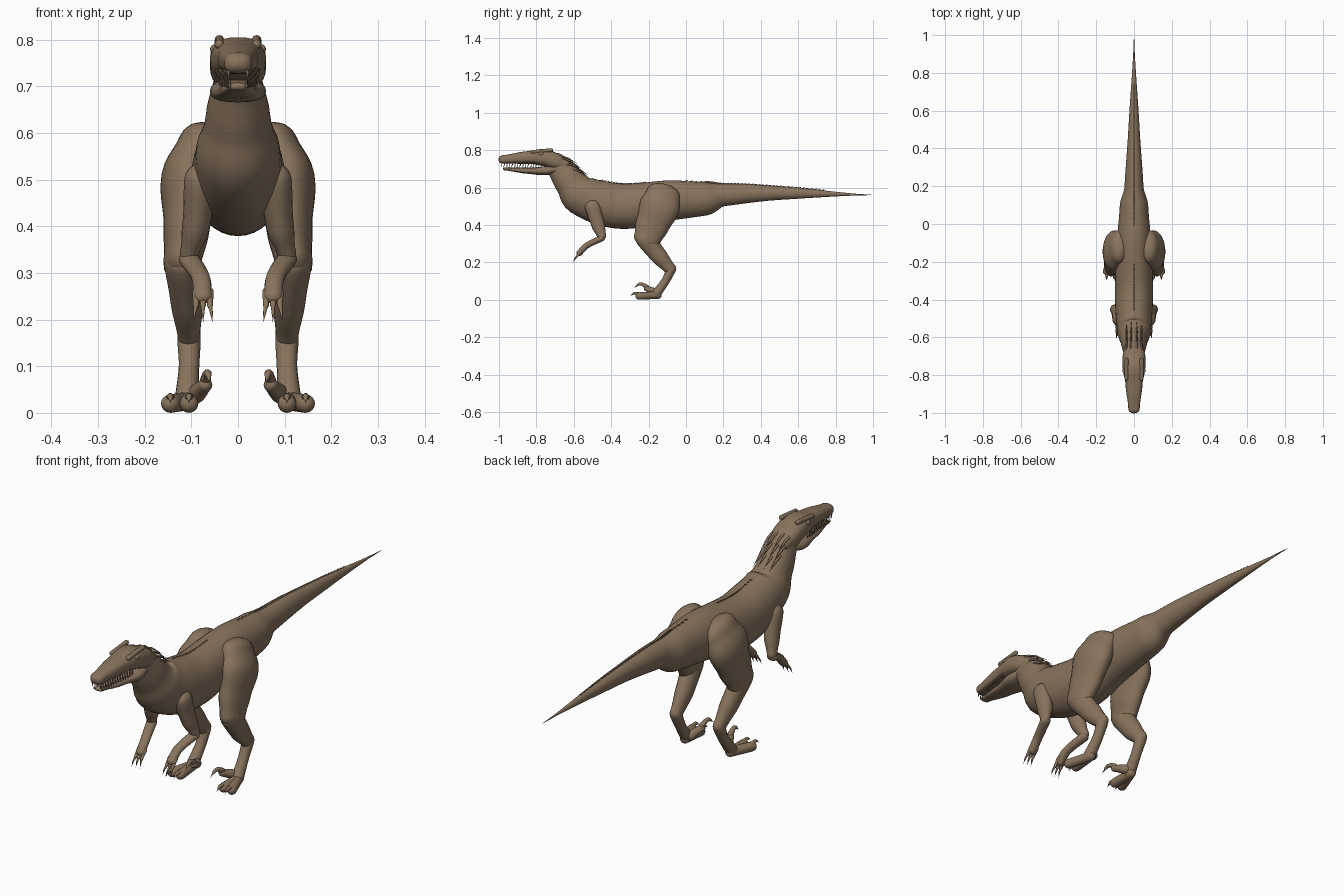
import bpy, bmesh, math
from mathutils import Vector

cube = bpy.data.objects.get("Cube")
if cube:
    bpy.data.objects.remove(cube)

hide = bpy.data.materials.new("brown_hide")
hide.use_nodes = True
hide.diffuse_color = (.25, .175, .11, 1)
shader = hide.node_tree.nodes["Principled BSDF"]
shader.inputs["Base Color"].default_value = hide.diffuse_color
shader.inputs["Roughness"].default_value = .8


def smooth_path(stations, steps):
    """Rounded curve through stations of x, y, z and radius."""
    points = [Vector(station) for station in stations]
    last = len(points) - 1
    headings = []
    for index in range(len(points)):
        before, after = points[max(index - 1, 0)], points[min(index + 1, last)]
        headings.append((after - before).normalized())
    result = []
    for index in range(last):
        start, end = points[index], points[index + 1]
        reach = (end - start).length / 3
        handle_a = start + headings[index] * reach
        handle_b = end - headings[index + 1] * reach
        for step in range(steps):
            t = step / steps
            left = start.lerp(handle_a, t)
            middle = handle_a.lerp(handle_b, t)
            right = handle_b.lerp(end, t)
            result.append(left.lerp(middle, t).lerp(middle.lerp(right, t), t))
    return result + [points[last]]


def signed_power(value, power):
    return math.copysign(abs(value) ** power, value)


def add_tube(bm, stations, depth=1, sides=16, steps=5, power=1):
    """Oval sweep with domed ends; depth is the ratio of height to width."""
    path = smooth_path(stations, steps)
    centres = [point.to_3d() for point in path]
    last = len(path) - 1
    rings = []
    for index, centre in enumerate(centres):
        before, after = centres[max(index - 1, 0)], centres[min(index + 1, last)]
        tangent = (after - before).normalized()
        across = (Vector((1, 0, 0)) - tangent * tangent.x).normalized()
        up = tangent.cross(across)
        radius = max(path[index].w, .0005)
        dome_angles = [0]
        if index == 0:
            dome_angles = [-step * math.pi / 9 for step in reversed(range(5))]
        elif index == last:
            dome_angles = [step * math.pi / 9 for step in range(5)]
        for dome in dome_angles:
            middle = centre + tangent * math.sin(dome) * radius * min(depth, 1)
            size = radius * math.cos(dome)
            ring = []
            for side in range(sides):
                angle = math.tau * side / sides
                wide = signed_power(math.cos(angle), power) * size
                tall = signed_power(math.sin(angle), power) * size * depth
                ring.append(bm.verts.new(middle + across * wide + up * tall))
            rings.append(ring)
    for ring, following in zip(rings, rings[1:]):
        for side in range(sides):
            beside = (side + 1) % sides
            bm.faces.new((ring[side], ring[beside], following[beside], following[side]))
    bm.faces.new(rings[0])
    bm.faces.new(rings[-1])


def finish(bm, name):
    bmesh.ops.recalc_face_normals(bm, faces=bm.faces)
    mesh = bpy.data.meshes.new(name)
    bm.to_mesh(mesh)
    bm.free()
    mesh.materials.append(hide)
    mesh.shade_smooth()
    bpy.context.collection.objects.link(bpy.data.objects.new(name, mesh))


def tube(name, stations, **options):
    bm = bmesh.new()
    add_tube(bm, stations, **options)
    finish(bm, name)


def mirrored(stations):
    return [(-x, y, z, radius) for x, y, z, radius in stations]


def paired(name, stations, **options):
    tube("left_" + name, stations, **options)
    tube("right_" + name, mirrored(stations), **options)


def add_both(bm, stations, **options):
    add_tube(bm, stations, **options)
    add_tube(bm, mirrored(stations), **options)


def claw(name, base, reach, lift, radius):
    """Hooked spike from base along reach, arched upward by lift."""
    base, reach = Vector(base), Vector(reach)
    arch = base + reach / 2 + Vector((0, 0, lift))
    tip = base + reach
    paired(name, [(*base, radius), (*arch, radius * .7), (*tip, 0)], sides=10)


# Tail, trunk and neck in one sweep
BODY_DEPTH = 1.2
body = [(0, 1, .56, 0), (0, .5, .57, .03), (0, .2, .56, .05), (0, .1, .54, .075),
        (0, -.1, .53, .09), (0, -.3, .5, .1), (0, -.42, .51, .1),
        (0, -.56, .56, .09), (0, -.62, .63, .07), (0, -.7, .73, .05)]
tube("body", body, depth=BODY_DEPTH, sides=36)

# Skull and lower jaw with an open mouth between them
tube("skull", [(0, -.98, .75, .03), (0, -.85, .76, .045), (0, -.76, .76, .06),
               (0, -.7, .74, .06), (0, -.65, .72, .05)], depth=.75, sides=32, power=.8)
tube("lower_jaw", [(0, -.97, .7, .02), (0, -.85, .69, .04), (0, -.75, .69, .06),
                   (0, -.69, .7, .05)], depth=.4, sides=32, power=.8)
paired("brow", [(.04, -.82, .79, .01), (.04, -.72, .8, .01)])
paired("eye", [(.05, -.78, .78, .01), (.05, -.77, .78, .01)])

# Teeth along both jaws
bm = bmesh.new()
TEETH = 14
for index in range(TEETH):
    t = index / TEETH
    x, y = .02 + .025 * t, -.985 + .2 * t
    add_both(bm, [(x, y, .735, .004), (x, y, .71, 0)], sides=6, steps=1)
    add_both(bm, [(x * .9, y + .01, .7, .003), (x * .9, y + .01, .72, 0)], sides=6, steps=1)
finish(bm, "teeth")

# Quills swept back from the nape
bm = bmesh.new()
for row in range(3):
    y, z = -.66 + .03 * row, .77 - .03 * row
    for x in (.015, .04):
        root = z - x / 3
        add_both(bm, [(x, y, root, .005), (x, y + .03, root - .01, .005),
                      (x, y + .08, root - .04, 0)], sides=8)
finish(bm, "nape_quills")

# Small scutes along the ridge, leaving the hips bare
bm = bmesh.new()
ridge = [(point.y, point.z + point.w * BODY_DEPTH) for point in smooth_path(body, 8)]
for (y_a, z_a), (y_b, z_b) in zip(ridge, ridge[1:]):
    count = math.ceil((y_a - y_b) / .03)
    for index in range(count):
        t = index / count
        y, z = y_a + (y_b - y_a) * t, z_a + (z_b - z_a) * t
        if -.47 < y < -.2 or 0 < y < .75:
            add_tube(bm, [(0, y - .01, z - .003, .004), (0, y + .01, z + .003, .002)],
                     sides=8, steps=2)
finish(bm, "back_scutes")

# Hind legs
paired("thigh", [(.08, -.12, .57, .05), (.105, -.14, .5, .06), (.11, -.18, .4, .05),
                 (.12, -.21, .32, .04)], depth=1.8, sides=28)
paired("shin", [(.12, -.22, .33, .04), (.11, -.15, .24, .035), (.105, -.08, .16, .024)],
       depth=1.3, sides=20)
paired("ankle", [(.105, -.08, .16, .025), (.105, -.11, .1, .022), (.11, -.16, .03, .025)])

# Feet: two walking toes and a raised inner toe with a sickle claw
for label, spread in (("middle", 0), ("outer", .04)):
    x = .105 + spread
    paired(label + "_toe", [(.11, -.15, .025, .02), (x, -.25, .02, .02)])
    claw(label + "_toe_claw", (x, -.25, .03), (0, -.05, -.01), .01, .01)
paired("sickle_toe", [(.09, -.16, .04, .02), (.07, -.21, .06, .015)])
claw("sickle_claw", (.07, -.21, .07), (-.01, -.07, -.01), .02, .012)

# Arms and hands
paired("upper_arm", [(.08, -.5, .5, .035), (.09, -.47, .4, .03), (.105, -.45, .34, .02)],
       depth=1.2)
paired("forearm", [(.105, -.45, .33, .022), (.08, -.53, .29, .02), (.075, -.57, .25, .02)],
       depth=.8)
for label, offset in (("inner", -.015), ("middle", 0), ("outer", .015)):
    x = .075 + offset
    paired(label + "_finger", [(x, -.56, .26, .008), (x, -.585, .23, .006)], sides=10)
    claw(label + "_finger_claw", (x, -.585, .23), (offset / 3, -.02, -.035), .005, .005)
